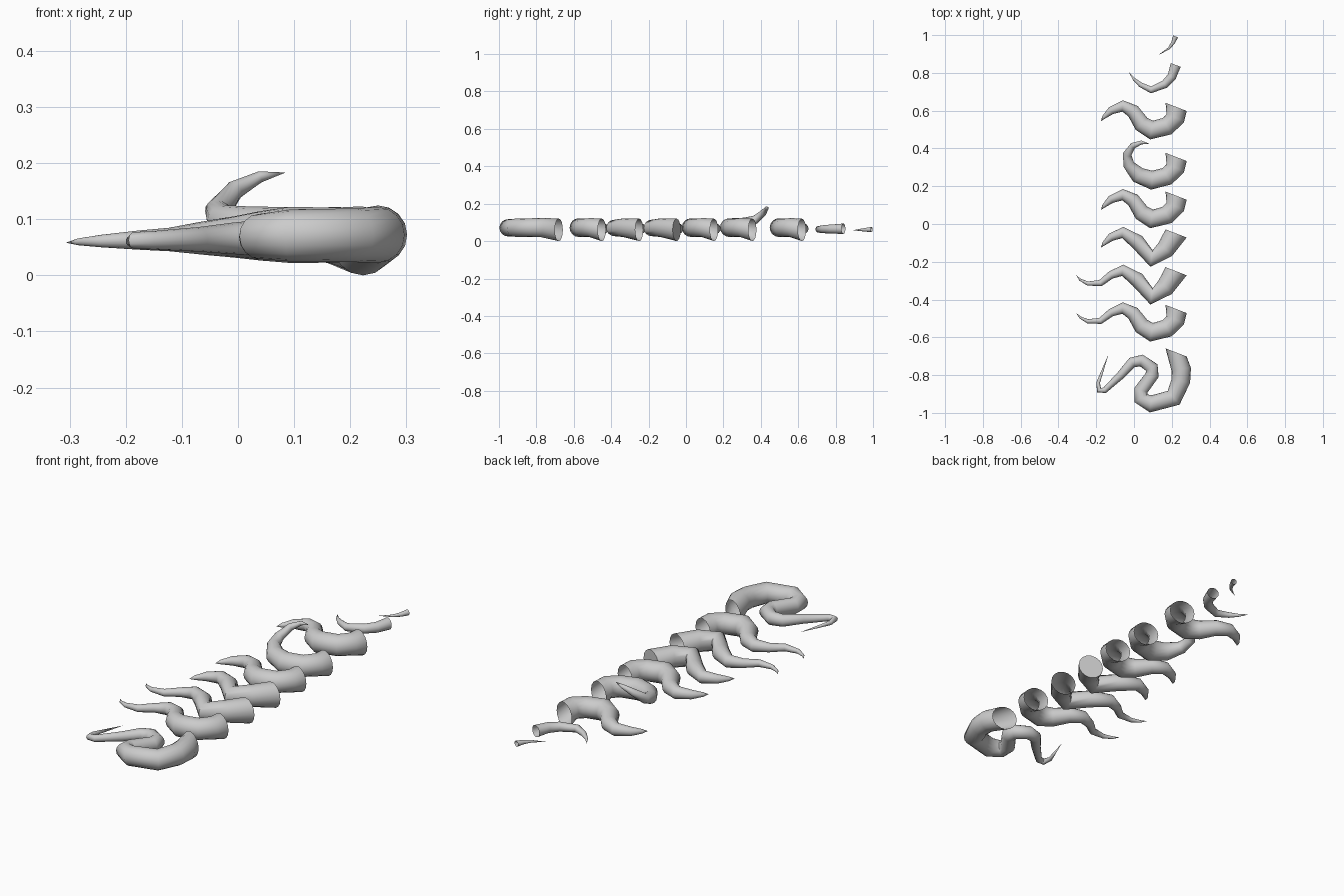
import bpy
import bmesh
import math
from mathutils import Vector

default_cube = bpy.data.objects.get("Cube")
if default_cube:
    bpy.data.objects.remove(default_cube, do_unlink=True)

UNIT = 0.01
SIDES = 16
ROOT_DIRECTION = Vector((-0.36, -0.93, 0))

skin = bpy.data.materials.new("pale_grey")
skin.use_nodes = True
skin.diffuse_color = (0.6, 0.6, 0.6, 1)
skin.node_tree.nodes["Principled BSDF"].inputs["Base Color"].default_value = skin.diffuse_color


def make_ring(bm, centre, direction, radius):
    """Add one round cross-section facing along the path."""
    side = direction.cross(Vector((0, 0, 1))).normalized()
    rise = side.cross(direction).normalized()
    ring = []
    for step in range(SIDES):
        angle = math.tau * step / SIDES
        offset = side * math.cos(angle) + rise * math.sin(angle)
        ring.append(bm.verts.new(centre + offset * radius))
    return ring


def tentacle(name, path, shift=0, capped=False):
    """Skin a tapering tube over (x, y, radius, optional lift) points in hundredths."""
    centres, radii = [], []
    for index, (x, y, radius, *lift) in enumerate(path):
        # The root rests on the ground and the thin tail hangs a little lower
        height = 5.8 + 0.28 * radius if index or radius < 5 else radius
        height += lift[0] if lift else 0
        centres.append(Vector((x, y + shift, height)) * UNIT)
        radii.append(radius * UNIT)

    bm = bmesh.new()
    rings = []
    last = len(centres) - 1
    for index, centre in enumerate(centres[:-1]):
        if index == 0:
            direction = ROOT_DIRECTION.normalized()
        else:
            before = (centre - centres[index - 1]).normalized()
            after = (centres[index + 1] - centre).normalized()
            direction = (before + after).normalized()
        rings.append(make_ring(bm, centre, direction, radii[index]))

    # Walls between neighbouring rings
    for ring, following in zip(rings, rings[1:]):
        for step in range(SIDES):
            other = (step + 1) % SIDES
            bm.faces.new((ring[step], ring[other], following[other], following[step]))

    # Pointed tip
    tip = bm.verts.new(centres[last])
    for step in range(SIDES):
        bm.faces.new((rings[-1][step], rings[-1][(step + 1) % SIDES], tip))

    if capped:
        bm.faces.new(rings[0])
    bmesh.ops.recalc_face_normals(bm, faces=bm.faces)

    mesh = bpy.data.meshes.new(name)
    bm.to_mesh(mesh)
    bm.free()
    mesh.materials.append(skin)
    obj = bpy.data.objects.new(name, mesh)
    bpy.context.collection.objects.link(obj)
    bpy.ops.object.select_all(action="DESELECT")
    obj.select_set(True)
    bpy.context.view_layer.objects.active = obj
    bpy.ops.object.shade_smooth_by_angle(angle=math.radians(60))
    return obj


# Shared path pieces, measured from the middle of the root opening
round_root = [(22.3, 0, 6), (21.8, -6, 5.1), (17.5, -10.2, 4.9), (9.3, -12.3, 5)]
bent_root = [(22.3, 0, 6), (16.5, -8.5, 5), (9.3, -13.3, 4.4)]
round_neck = [(4, -9, 4.4), (-0.5, -2.3, 3.7)]
bent_neck = [(1.8, -4.5, 4)]
crest = [(-6, 0.5, 3), (-12.2, -2, 2.1)]
short_tail = crest + [(-16, -5.5, 1), (-17.5, -7.5, 0.1)]
long_tail = crest + [(-17.8, -6.3, 1.7), (-24.5, -6.5, 1.1), (-28.5, -4.5, 0.6), (-30.7, -2, 0.1)]

# Tail that curls back over itself and lifts
curled_tail = [(2, -9.5, 4.3, 1), (-2.8, -4, 3, 3), (-3.6, 1.5, 2.3, 5),
               (-0.5, 6, 1.7, 9), (4, 7.7, 1, 11.5), (8.5, 6.8, 0.1, 12.5)]

# Long winding tentacle at the front
winding = [(22.3, -68, 6), (25, -77, 5.2), (24.8, -83, 5), (21, -92, 4.8), (9, -95.2, 4.6),
           (3.7, -92.3, 4), (3.7, -88, 3.7), (9.6, -80, 3.6), (9.4, -76, 3.5), (4, -72.3, 3.2),
           (-1, -73.3, 2.8), (-7, -80, 2.2), (-15.5, -88, 1.6), (-18.5, -88, 1.5),
           (-19, -84, 1), (-13.5, -69, 0.1)]

# Small tentacles at the back
hooked = [(22.1, 84.2, 2.8), (20, 78, 2.4), (16.3, 74, 2.2), (9, 71, 1.8),
          (3.5, 73.7, 1.3), (0, 76.7, 0.7), (-2.8, 80.5, 0.1)]
sprout = [(22, 99.3, 1.4), (20.7, 96, 1), (18.5, 93, 0.6), (13, 89.5, 0.1)]

tentacle("winding_tentacle", winding)
tentacle("round_long_tentacle", round_root + round_neck + long_tail, -45)
tentacle("bent_long_tentacle", bent_root + bent_neck + long_tail, -25)
tentacle("bent_short_tentacle", bent_root + bent_neck + short_tail, -5, capped=True)
tentacle("round_short_tentacle", round_root + round_neck + short_tail, 15)
tentacle("curled_tentacle", round_root + curled_tail, 35.5)
tentacle("back_short_tentacle", round_root + round_neck + short_tail, 62)
tentacle("hooked_tentacle", hooked)
tentacle("sprout_tentacle", sprout)
